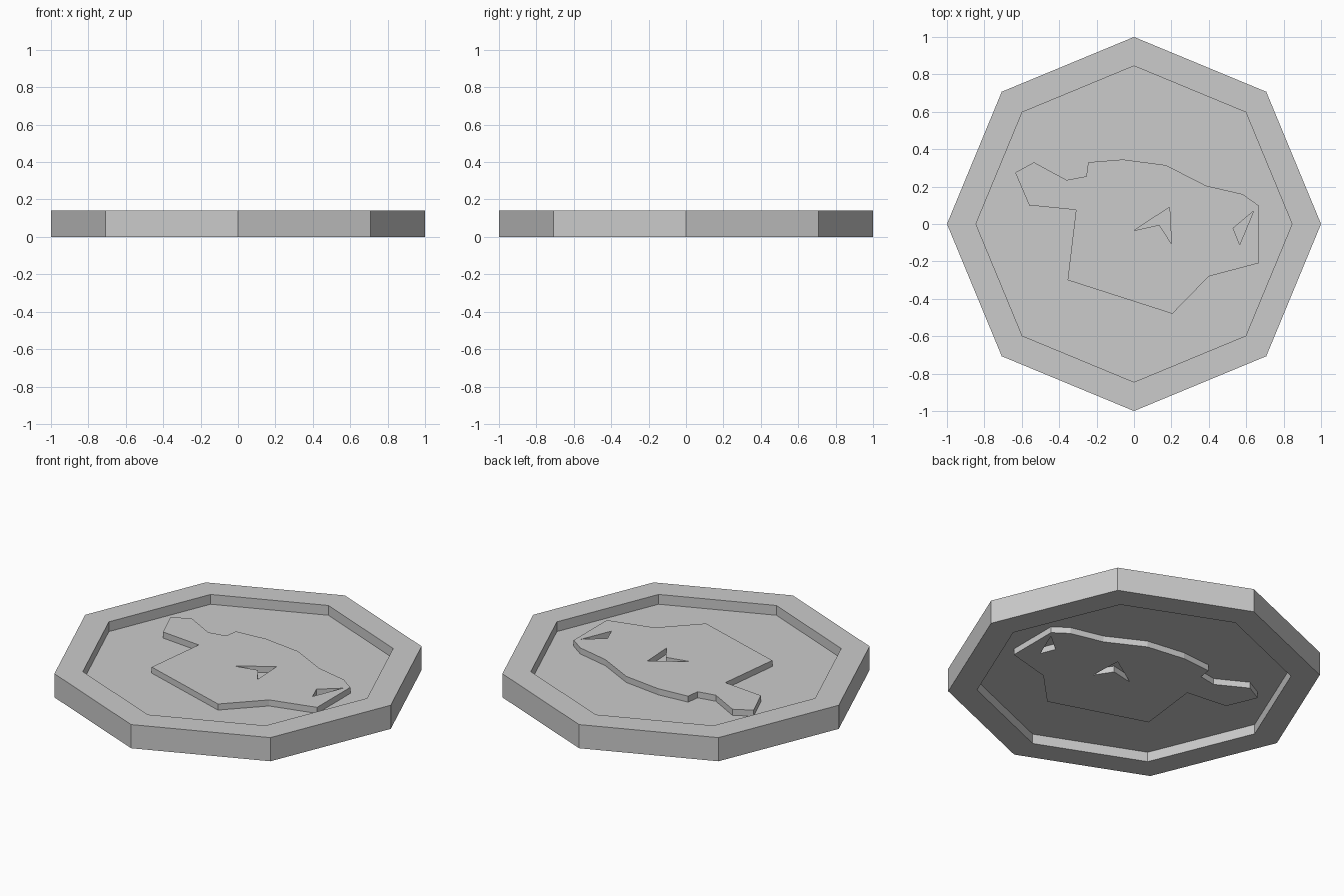
import bpy, bmesh, math

if "Cube" in bpy.data.objects:
    bpy.data.objects.remove(bpy.data.objects["Cube"])

H = 0.14                    # full thickness
MID, FLOOR, RELIEF = H / 2, 0.082, 0.118


def octagon(r):
    return [(r * math.cos(i * math.pi / 4), r * math.sin(i * math.pi / 4)) for i in range(8)]


bm = bmesh.new()


def cap(loops, z):
    """Flat face bounded by the first loop, with the others as holes."""
    edges = []
    for loop in loops:
        vs = [bm.verts.new((x, y, z)) for x, y in loop]
        edges += [bm.edges.new((vs[i - 1], vs[i])) for i in range(len(vs))]
    bmesh.ops.triangle_fill(bm, edges=edges, use_beauty=True, use_dissolve=False)


def wall(loop, z0, z1):
    """Vertical wall along a closed loop."""
    lo = [bm.verts.new((x, y, z0)) for x, y in loop]
    hi = [bm.verts.new((x, y, z1)) for x, y in loop]
    for i in range(len(loop)):
        bm.faces.new((lo[i - 1], lo[i], hi[i], hi[i - 1]))


outer, inner = octagon(1.0), octagon(0.845)
# animal head outline
head = [(-.635, .275), (-.535, .33), (-.36, .235), (-.255, .255), (-.245, .33), (-.06, .345),
        (.17, .315), (.385, .205), (.58, .16), (.665, .10), (.665, -.21), (.40, -.28),
        (.205, -.48), (-.355, -.30), (-.31, .075), (-.56, .10)]
# eye cutouts
eyes = [[(0, -.035), (.19, .09), (.20, -.105), (.135, -.005)],
        [(.53, -.023), (.64, .07), (.565, -.11)]]

# rim
wall(outer, MID, H)
cap([outer, inner], H)
wall(inner, FLOOR, H)
# recessed floor and raised head
cap([inner, head], FLOOR)
wall(head, FLOOR, RELIEF)
cap([head] + eyes, RELIEF)
for eye in eyes:
    wall(eye, FLOOR, RELIEF)
    cap([eye], FLOOR)

# same relief mirrored onto the underside
dup = bmesh.ops.duplicate(bm, geom=bm.verts[:] + bm.edges[:] + bm.faces[:])
for v in dup["geom"]:
    if isinstance(v, bmesh.types.BMVert):
        v.co.z = H - v.co.z
bmesh.ops.remove_doubles(bm, verts=bm.verts[:], dist=1e-4)
bmesh.ops.recalc_face_normals(bm, faces=bm.faces[:])

mesh = bpy.data.meshes.new("octagonal_coin")
bm.to_mesh(mesh)
bm.free()
bpy.context.collection.objects.link(bpy.data.objects.new("octagonal_coin", mesh))
